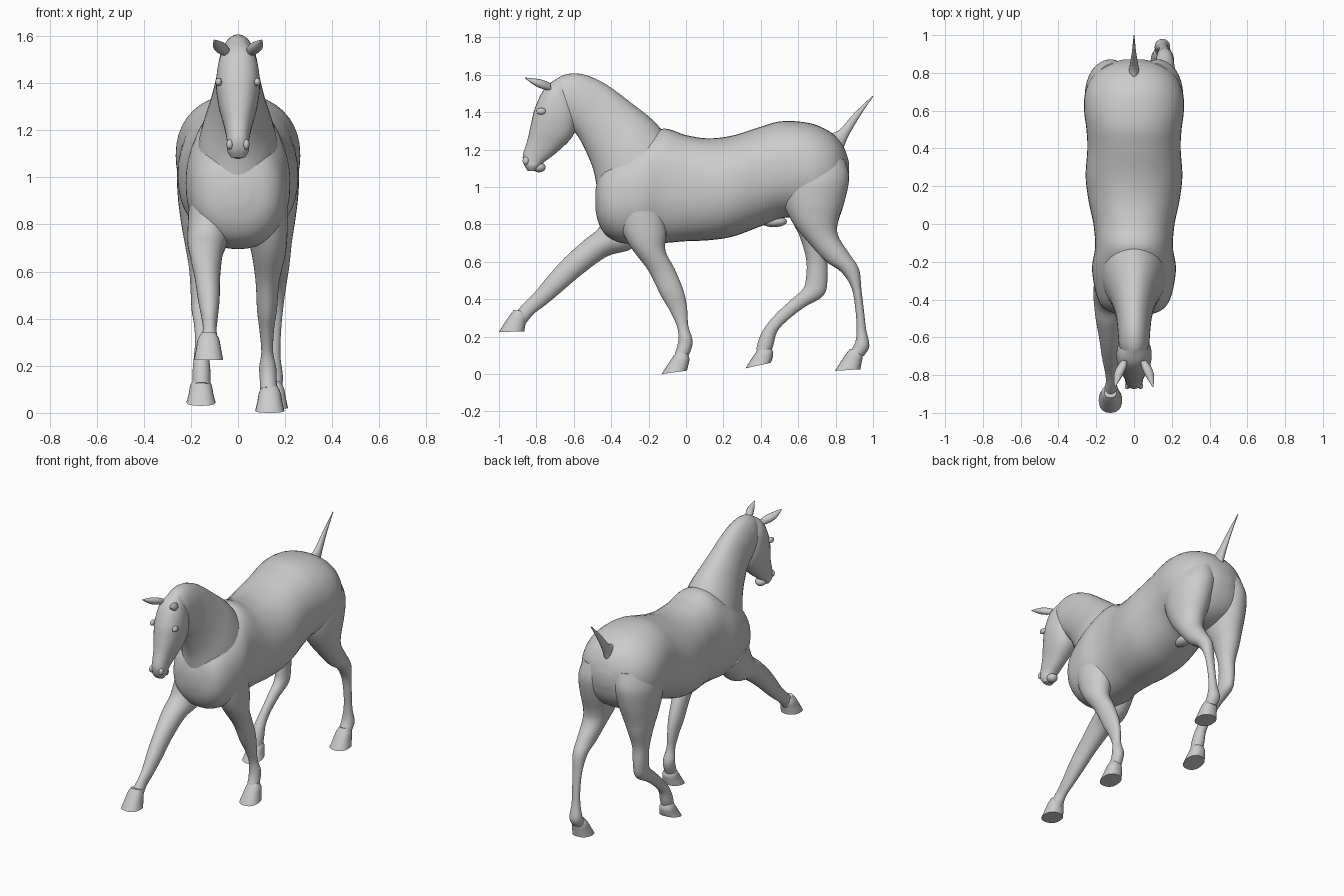
import bpy, bmesh, math
from mathutils import Vector

if "Cube" in bpy.data.objects:
    bpy.data.objects.remove(bpy.data.objects["Cube"], do_unlink=True)

grey = bpy.data.materials.new("plain grey")
grey.use_nodes = True
GREY = (0.6, 0.6, 0.6, 1)
grey.diffuse_color = GREY
grey.node_tree.nodes["Principled BSDF"].inputs["Base Color"].default_value = GREY


def finish(name, bm, angle=50):
    bmesh.ops.recalc_face_normals(bm, faces=bm.faces)
    me = bpy.data.meshes.new(name)
    bm.to_mesh(me)
    bm.free()
    me.materials.append(grey)
    ob = bpy.data.objects.new(name, me)
    bpy.context.collection.objects.link(ob)
    bpy.ops.object.select_all(action='DESELECT')
    ob.select_set(True)
    bpy.context.view_layer.objects.active = ob
    bpy.ops.object.shade_smooth_by_angle(angle=math.radians(angle))
    return ob


def spline(a, b, c, d, t):
    return tuple(0.5 * (2 * q + (r - p) * t + (2 * p - 5 * q + 4 * r - s) * t * t
                        + (3 * q - p - 3 * r + s) * t ** 3) for p, q, r, s in zip(a, b, c, d))


def loft(name, stations, power=2.0, sides=32, steps=5):
    """Each station: edge point y, z, opposite edge point y, z, centre x, half width."""
    pts = [stations[0]] + list(stations) + [stations[-1]]
    rows = [spline(*pts[i:i + 4], k / steps) for i in range(len(stations) - 1) for k in range(steps)]
    rows.append(stations[-1])
    bm = bmesh.new()
    rings = []
    for y1, z1, y2, z2, x, w in rows:
        ring = []
        for k in range(sides):
            a = 2 * math.pi * k / sides
            c, s = math.cos(a), math.sin(a)
            c = math.copysign(abs(c) ** (2 / power), c)
            s = math.copysign(abs(s) ** (2 / power), s)
            ring.append(bm.verts.new((x + w * c, (y1 + y2) / 2 + s * (y1 - y2) / 2,
                                      (z1 + z2) / 2 + s * (z1 - z2) / 2)))
        rings.append(ring)
    for r, q in zip(rings, rings[1:]):
        for k in range(sides):
            j = (k + 1) % sides
            bm.faces.new((r[k], r[j], q[j], q[k]))
    bm.faces.new(rings[0])
    bm.faces.new(rings[-1])
    return finish(name, bm)


def ball(name, loc, size):
    bm = bmesh.new()
    bmesh.ops.create_uvsphere(bm, u_segments=16, v_segments=10, radius=1)
    for v in bm.verts:
        v.co = Vector(loc) + Vector(size) * v.co
    return finish(name, bm, 80)


# Barrel, chest and croup, from front to back
loft("torso", [(y, t, y, b, 0, w) for y, t, b, w in (
    (-.485, .98, .88, .05), (-.465, 1.06, .80, .13), (-.42, 1.13, .735, .18), (-.34, 1.19, .70, .208),
    (-.23, 1.255, .695, .222), (-.12, 1.312, .70, .206), (0, 1.277, .71, .215), (.12, 1.26, .715, .24),
    (.25, 1.275, .735, .256), (.4, 1.322, .79, .247), (.5, 1.35, .83, .252), (.6, 1.35, .84, .264),
    (.7, 1.33, .84, .258), (.79, 1.28, .88, .215), (.845, 1.21, .95, .14), (.872, 1.13, 1.04, .05))],
    power=2.2, sides=40)

# Neck, from the shoulders to the poll
loft("neck", [
    (-.09, 1.26, -.40, .78, 0, .19), (-.18, 1.36, -.465, .95, 0, .16), (-.30, 1.455, -.495, 1.09, 0, .122),
    (-.43, 1.55, -.54, 1.2, 0, .096), (-.55, 1.602, -.585, 1.28, 0, .086),
    (-.65, 1.6, -.64, 1.33, 0, .078), (-.73, 1.55, -.69, 1.38, 0, .05)])

# Head, from the poll to the lips
loft("head", [
    (-.67, 1.59, -.62, 1.53, 0, .04), (-.75, 1.535, -.595, 1.45, 0, .08), (-.805, 1.43, -.583, 1.36, 0, .093),
    (-.828, 1.34, -.607, 1.27, 0, .083), (-.848, 1.25, -.685, 1.19, 0, .06),
    (-.872, 1.17, -.755, 1.135, 0, .047), (-.866, 1.12, -.785, 1.105, 0, .046),
    (-.845, 1.085, -.805, 1.085, 0, .03)], power=2.3)
ball("lower_lip", (0, -.785, 1.105), (.034, .035, .027))

for side, s in (("left", 1), ("right", -1)):
    ball(side + "_eye", (s * .082, -.775, 1.405), (.014, .026, .018))
    ball(side + "_nostril", (s * .035, -.856, 1.14), (.014, .018, .022))
    loft(side + "_ear", [
        (-.725, 1.555, -.72, 1.515, s * .05, .016), (-.765, 1.572, -.76, 1.522, s * .068, .026),
        (-.81, 1.58, -.805, 1.54, s * .085, .022), (-.862, 1.585, -.86, 1.58, s * .1, .003)], sides=16)

# Short raised tail
loft("tail", [
    (.775, 1.285, .84, 1.2, 0, .028), (.825, 1.31, .865, 1.265, 0, .022),
    (.90, 1.395, .925, 1.37, 0, .011), (.997, 1.487, 1.0, 1.483, 0, .002)], sides=16)

# Forelegs: left standing, right reaching forward
loft("left_foreleg", [
    (-.38, .88, -.12, .92, .12, .09), (-.34, .76, -.105, .76, .125, .085), (-.29, .67, -.11, .66, .13, .07),
    (-.2, .55, -.06, .56, .125, .05), (-.135, .42, -.015, .45, .123, .042), (-.09, .345, .005, .36, .122, .031),
    (-.05, .26, .012, .26, .124, .025), (-.04, .2, .033, .19, .126, .036), (-.045, .155, .032, .145, .128, .036),
    (-.06, .11, .01, .09, .13, .036)])
loft("right_foreleg", [
    (-.42, .93, -.18, .78, -.12, .09), (-.46, .79, -.29, .67, -.13, .085), (-.545, .715, -.42, .63, -.135, .07),
    (-.65, .62, -.56, .53, -.13, .054), (-.74, .52, -.66, .445, -.124, .046), (-.81, .435, -.75, .37, -.12, .034),
    (-.86, .385, -.81, .325, -.12, .029), (-.9, .34, -.845, .285, -.122, .035),
    (-.92, .3, -.86, .265, -.125, .036)])


# Hind legs share the thigh, then split into trailing left and forward right
def thigh(s):
    return [(.52, 1.13, .85, 1.15, s * .11, .11), (.50, 1.03, .872, 1.05, s * .125, .132),
            (.515, .92, .85, .93, s * .138, .118), (.57, .81, .812, .81, s * .148, .094)]


loft("left_hind_leg", thigh(1) + [
    (.64, .72, .815, .735, .155, .074), (.745, .605, .872, .645, .162, .056), (.83, .545, .925, .56, .163, .044),
    (.885, .46, .938, .45, .16, .033), (.905, .35, .95, .35, .157, .026), (.912, .25, .963, .24, .153, .027),
    (.905, .17, .98, .15, .15, .04), (.87, .11, .95, .095, .15, .038)])
loft("right_hind_leg", thigh(-1) + [
    (.61, .73, .79, .73, -.155, .073), (.643, .61, .757, .62, -.158, .05), (.642, .515, .757, .51, -.158, .043),
    (.625, .455, .735, .42, -.157, .04), (.56, .395, .63, .355, -.156, .031), (.485, .325, .54, .285, -.155, .027),
    (.425, .255, .487, .225, -.155, .032), (.393, .195, .466, .15, -.155, .038), (.375, .13, .445, .095, -.155, .037)])

# Hooves flare toward a flat sole; the toe position sets each one
for name, x, y, z, heel in (
        ("left_fore", .135, -.13, 0, .018), ("right_fore", -.125, -1.0, .225, .002),
        ("left_hind", .15, .797, .017, .008), ("right_hind", -.157, .318, .03, .03)):
    loft(name + "_hoof", [
        (y + .08, z + .118, y + .14, z + .108, x, .032), (y + .058, z + .09, y + .148, z + .08, x, .046),
        (y + .028, z + .045, y + .143, z + .05, x, .053), (y, z, y + .135, z + heel, x, .062)],
        power=2.3, sides=24)

# Small fold under the belly
ball("belly_fold", (0, .47, .815), (.04, .07, .03))
